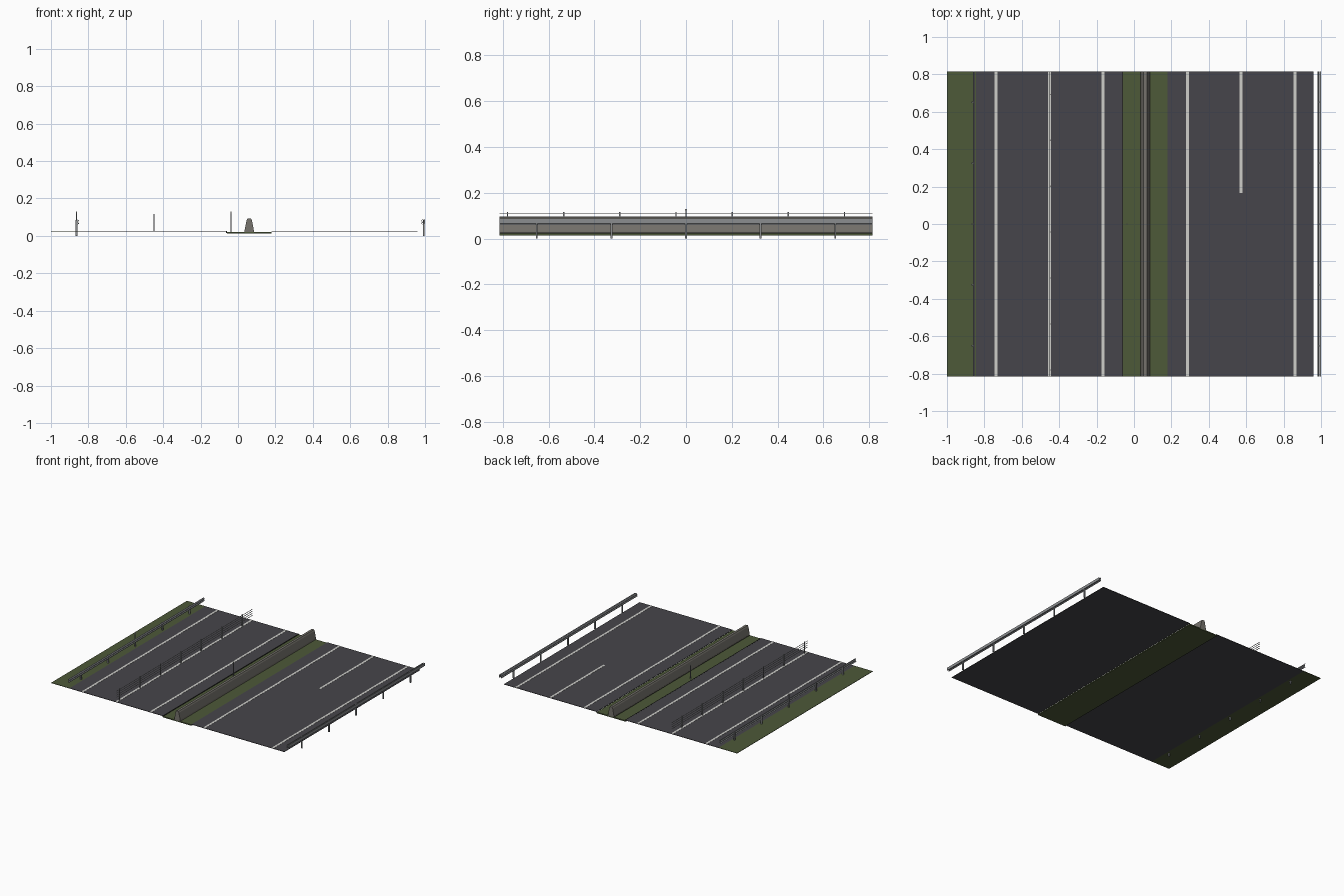
import bpy

cube = bpy.data.objects.get("Cube")
if cube:
    bpy.data.objects.remove(cube, do_unlink=True)

HALF = 0.815      # half length of the road
ROAD = 0.026      # road surface height


def material(name, r, g, b):
    m = bpy.data.materials.new(name)
    m.use_nodes = True
    m.diffuse_color = (r, g, b, 1)
    m.node_tree.nodes["Principled BSDF"].inputs["Base Color"].default_value = (r, g, b, 1)
    return m


asphalt = material("asphalt", 0.062, 0.06, 0.069)
grass = material("grass", 0.075, 0.1, 0.04)
paint = material("road_paint", 0.62, 0.62, 0.59)
concrete = material("concrete", 0.18, 0.17, 0.15)
steel = material("galvanised_steel", 0.26, 0.27, 0.28)
dark = material("dark_joint", 0.02, 0.02, 0.018)
wire = material("cable_steel", 0.38, 0.39, 0.4)


def add(name, verts, faces, mat):
    me = bpy.data.meshes.new(name)
    me.from_pydata(verts, [], faces)
    me.materials.append(mat)
    ob = bpy.data.objects.new(name, me)
    bpy.context.collection.objects.link(ob)
    return ob


def extrude(name, profile, mat, y0=-HALF, y1=HALF):
    """Sweep a closed x-z outline (anticlockwise from the front) along y."""
    n = len(profile)
    verts = [(x, y, z) for y in (y0, y1) for x, z in profile]
    faces = [(i, i + n, (i + 1) % n + n, (i + 1) % n) for i in range(n)]
    faces += [tuple(range(n)), tuple(reversed(range(n, 2 * n)))]
    ob = add(name, verts, [f[::-1] if len(f) == 4 and f[1] == f[0] + n else f for f in faces], mat)
    return ob


def box(name, x0, x1, z0, z1, mat, y0=-HALF, y1=HALF):
    return extrude(name, [(x0, z0), (x1, z0), (x1, z1), (x0, z1)], mat, y0, y1)


# Ground strips
box("left_verge", -1, -0.845, ROAD - 0.003, ROAD, grass)
box("left_carriageway", -0.845, -0.06, ROAD - 0.003, ROAD, asphalt)
box("right_carriageway", 0.18, 0.96, ROAD - 0.003, ROAD, asphalt)
box("median", -0.06, 0.18, 0.014, 0.022, grass)
box("median_joint", -0.064, -0.058, 0.015, ROAD + 0.0005, dark)

# Painted lane lines
for i, x in enumerate((-0.738, -0.453, -0.165, 0.285, 0.86)):
    box(f"lane_line_{i + 1}", x - 0.008, x + 0.008, ROAD, ROAD + 0.001, paint)
box("short_lane_line", 0.564, 0.58, ROAD, ROAD + 0.001, paint, 0.165, HALF)

# Concrete median barrier
half = [(0.025, 0.02), (0.024, 0.034), (0.014, 0.084), (0.009, 0.094)]
outline = [(0.06 + x, z) for x, z in half] + [(0.06 - x, z) for x, z in reversed(half)]
extrude("concrete_barrier", outline, concrete)
box("barrier_joint", 0.034, 0.04, 0.021, 0.0245, dark)

# Corrugated guardrails on posts
wave = [(0.0, 0.060), (0.006, 0.065), (0.006, 0.069), (0.001, 0.074),
        (0.006, 0.079), (0.006, 0.083), (0.0, 0.088)]
for side, x, s in (("left", -0.861, 1), ("right", 0.99, -1)):
    face = [(x + s * (0.004 + u), z) for u, z in wave]
    back = [(x + s * u, z) for u, z in reversed(wave)]
    ring = face + back
    extrude(f"{side}_guardrail", ring if s > 0 else ring[::-1], steel)
    for k in range(-2, 3):
        y = k * 0.326
        px = x - s * 0.003
        box(f"{side}_guardrail_post", px - 0.005, px + 0.005, 0, 0.086, steel, y - 0.004, y + 0.004)
box("right_guardrail_backing", 0.993, 1.0, 0.066, 0.087, steel)

# Cable barrier along the left carriageway
for k in range(7):
    y = -0.78 + k * 0.2455
    box("cable_post", -0.453, -0.447, ROAD, 0.116, steel, y - 0.003, y + 0.003)
for i, z in enumerate((0.062, 0.078, 0.094, 0.109)):
    box(f"cable_{i + 1}", -0.4515, -0.4485, z - 0.0012, z + 0.0012, wire)

# Slim marker posts
for name, x, z0 in (("median_marker", -0.038, 0.02), ("verge_marker", -0.864, ROAD)):
    box(f"{name}_post", x - 0.002, x + 0.002, z0, 0.12, steel, -0.003, 0.003)
    box(f"{name}_cap", x - 0.003, x + 0.003, 0.12, 0.13, paint, -0.004, 0.004)
